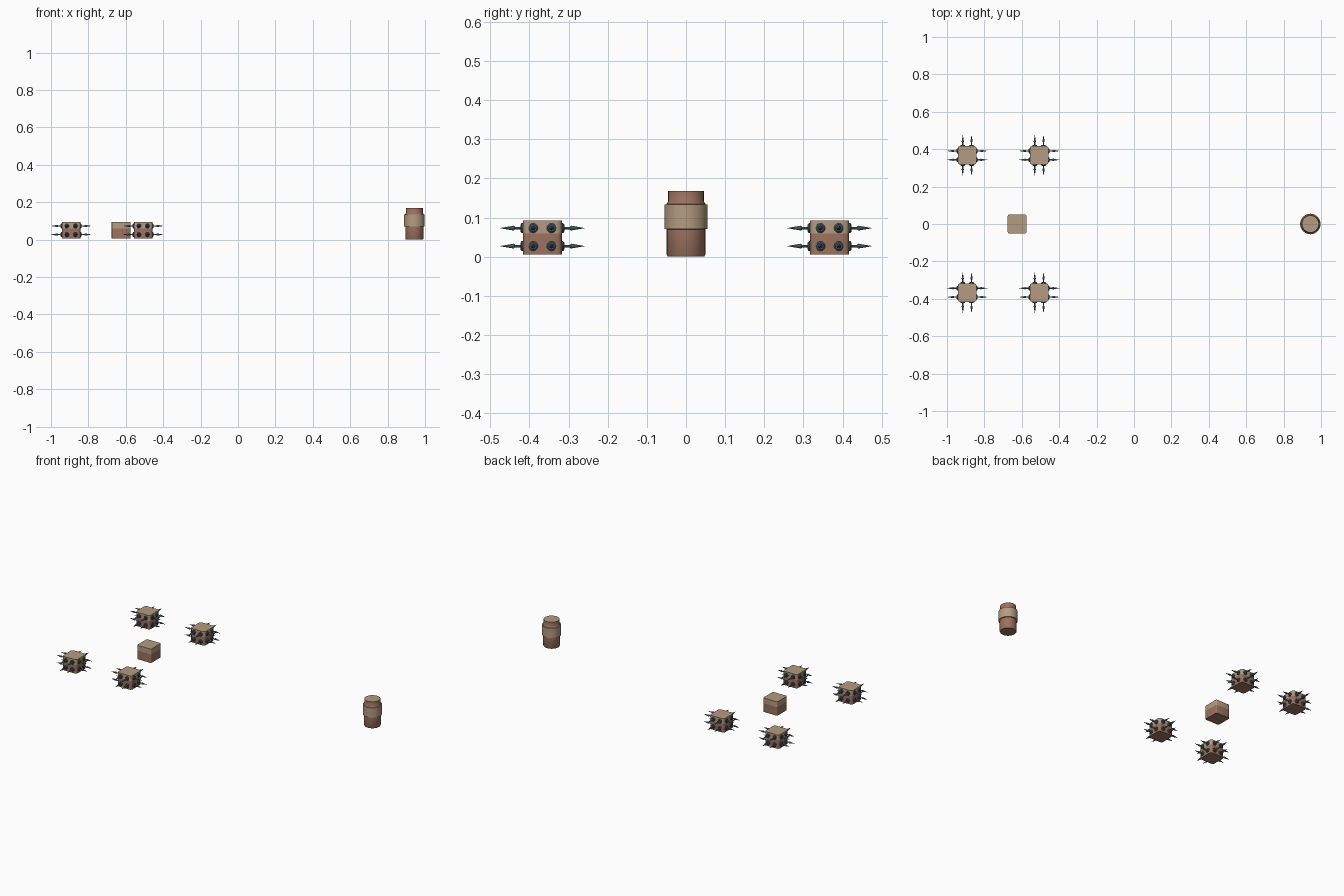
import bpy, bmesh, math
from mathutils import Matrix, Vector

if "Cube" in bpy.data.objects:
    bpy.data.objects.remove(bpy.data.objects["Cube"])


def material(name, rgb):
    m = bpy.data.materials.new(name)
    m.diffuse_color = (*rgb, 1)
    m.use_nodes = True
    m.node_tree.nodes["Principled BSDF"].inputs["Base Color"].default_value = m.diffuse_color
    return m


TAN = material("tan", (0.46, 0.33, 0.22))
BROWN = material("brown", (0.33, 0.17, 0.115))
SLATE = material("dark slate", (0.06, 0.095, 0.125))
STEEL = material("steel blue", (0.12, 0.21, 0.27))


def loft(bm, rings, mats, matrix=Matrix()):
    """Skin a stack of rings; mats = bottom cap, each band, top cap."""
    loops = [[bm.verts.new(matrix @ Vector(p)) for p in r] for r in rings]
    n = len(loops[0])
    bm.faces.new(loops[0][::-1]).material_index = mats[0]
    for k in range(len(loops) - 1):
        a, b = loops[k], loops[k + 1]
        for i in range(n):
            j = (i + 1) % n
            bm.faces.new((a[i], a[j], b[j], b[i])).material_index = mats[k + 1]
    bm.faces.new(loops[-1]).material_index = mats[-1]


def circle(r, z, n):
    return [(r * math.cos(2 * math.pi * i / n), r * math.sin(2 * math.pi * i / n), z)
            for i in range(n)]


def rounded_square(h, c, z, steps=3):
    pts = []
    for q in range(4):
        mid = math.pi / 4 + q * math.pi / 2
        cx = math.copysign(h - c, math.cos(mid))
        cy = math.copysign(h - c, math.sin(mid))
        for s in range(steps + 1):
            a = q * math.pi / 2 + s / steps * math.pi / 2
            pts.append((cx + c * math.cos(a), cy + c * math.sin(a), z))
    return pts


def finish(bm, name, mats, loc=(0, 0, 0), smooth=True):
    bmesh.ops.recalc_face_normals(bm, faces=bm.faces)
    me = bpy.data.meshes.new(name)
    bm.to_mesh(me)
    bm.free()
    for m in mats:
        me.materials.append(m)
    ob = bpy.data.objects.new(name, me)
    ob.location = loc
    bpy.context.collection.objects.link(ob)
    if smooth:
        bpy.ops.object.select_all(action='DESELECT')
        ob.select_set(True)
        bpy.context.view_layer.objects.active = ob
        bpy.ops.object.shade_smooth_by_angle(angle=math.radians(32))
    return ob


def block(name, x, y, corner):
    # two-tone block: brown lower part, tan upper part
    bm = bmesh.new()
    rings = [rounded_square(0.05, corner, z) for z in (0.005, 0.059, 0.093)]
    loft(bm, rings, [0, 0, 1, 1])
    return finish(bm, name, [BROWN, TAN], (x, y, 0))


def spikes(name, x, y):
    # four studs with arrow-shaped spikes on each of the four sides
    bm = bmesh.new()
    for side in range(4):
        turn = Matrix.Rotation(side * math.pi / 2, 4, 'Z')
        for u in (-0.0235, 0.0235):
            for z in (0.027, 0.073):
                m = turn @ Matrix.Translation((0, u, z)) @ Matrix.Rotation(math.pi / 2, 4, 'Y')
                # round stud
                loft(bm, [circle(0.0125, 0.046, 12), circle(0.0125, 0.053, 12),
                          circle(0.009, 0.056, 12)], [0] * 4, m)
                # thin shaft and pointed head
                loft(bm, [circle(0.003, 0.054, 8), circle(0.003, 0.070, 8),
                          circle(0.0062, 0.073, 8), circle(0.0003, 0.108, 8)], [1] * 5, m)
    return finish(bm, name, [SLATE, STEEL], (x, y, 0))


# spiked blocks in a rectangle
for i, (x, y) in enumerate([(x, y) for x in (-0.892, -0.507) for y in (-0.367, 0.367)], 1):
    block(f"spiked_block_{i}", x, y, 0.014)
    spikes(f"spikes_{i}", x, y)

# plain block in the middle
block("plain_block", -0.625, 0, 0.007)

# banded post: brown body, tan collar, brown neck with tan top
bm = bmesh.new()
profile = [(0.046, 0.0), (0.0485, 0.004), (0.0485, 0.07), (0.055, 0.071), (0.055, 0.133),
           (0.050, 0.134), (0.0455, 0.142), (0.0455, 0.168)]
loft(bm, [circle(r, z, 32) for r, z in profile], [0, 0, 0, 1, 1, 1, 0, 0, 1])
finish(bm, "banded_post", [BROWN, TAN], (0.943, 0, 0))
